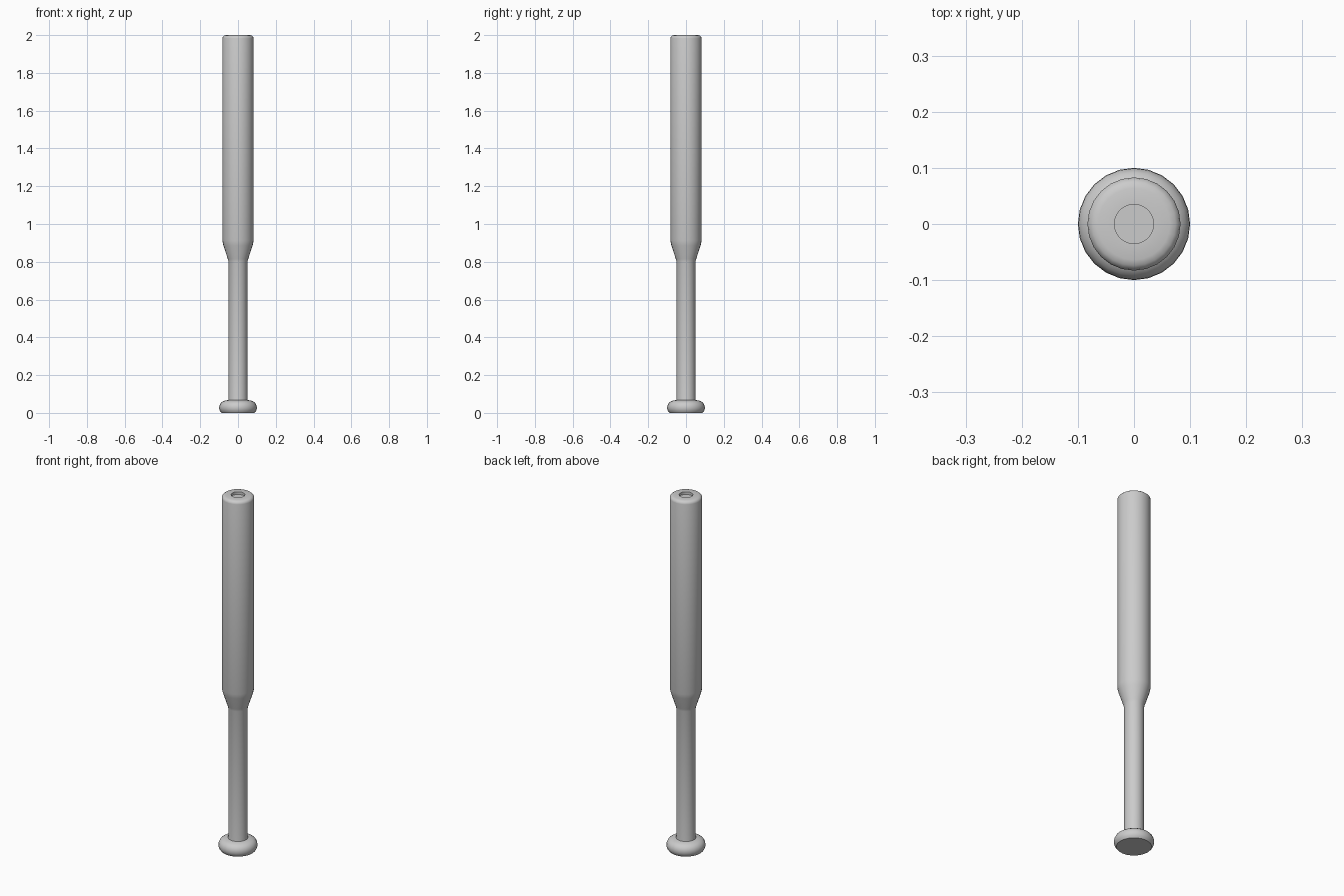
import bpy, bmesh, math

if "Cube" in bpy.data.objects:
    bpy.data.objects.remove(bpy.data.objects["Cube"])


def lathe(name, profile, sides):
    """Revolve a (radius, height) profile around z; radius 0 closes to a point."""
    bm = bmesh.new()
    rings = []
    for r, z in profile:
        if r == 0:
            rings.append([bm.verts.new((0, 0, z))] * sides)
        else:
            rings.append([bm.verts.new((r * math.cos(2 * math.pi * i / sides),
                                        r * math.sin(2 * math.pi * i / sides), z))
                          for i in range(sides)])
    for low, high in zip(rings, rings[1:]):
        for i in range(sides):
            j = (i + 1) % sides
            corners = dict.fromkeys([low[i], low[j], high[j], high[i]])
            bm.faces.new(list(corners))
    bmesh.ops.recalc_face_normals(bm, faces=bm.faces)
    mesh = bpy.data.meshes.new(name)
    bm.to_mesh(mesh)
    bm.free()
    obj = bpy.data.objects.new(name, mesh)
    bpy.context.collection.objects.link(obj)
    bpy.ops.object.select_all(action='DESELECT')
    obj.select_set(True)
    bpy.context.view_layer.objects.active = obj
    bpy.ops.object.shade_smooth_by_angle(angle=math.radians(40))
    return obj


# One continuous turned body: knob, handle, taper, barrel, recessed tip
lathe("bat", [
    # rounded knob
    (0, 0), (0.088, 0), (0.096, 0.01), (0.1, 0.023), (0.099, 0.038),
    (0.092, 0.052), (0.08, 0.061), (0.065, 0.066), (0.051, 0.068),
    # handle and taper
    (0.05, 0.075), (0.05, 0.8), (0.054, 0.815), (0.077, 0.885), (0.083, 0.912),
    # barrel with softened rim
    (0.083, 1.983), (0.081, 1.991), (0.074, 1.997), (0.064, 2.0),
    # cupped tip
    (0.035, 2.0), (0.035, 1.985), (0, 1.985),
], 24)
